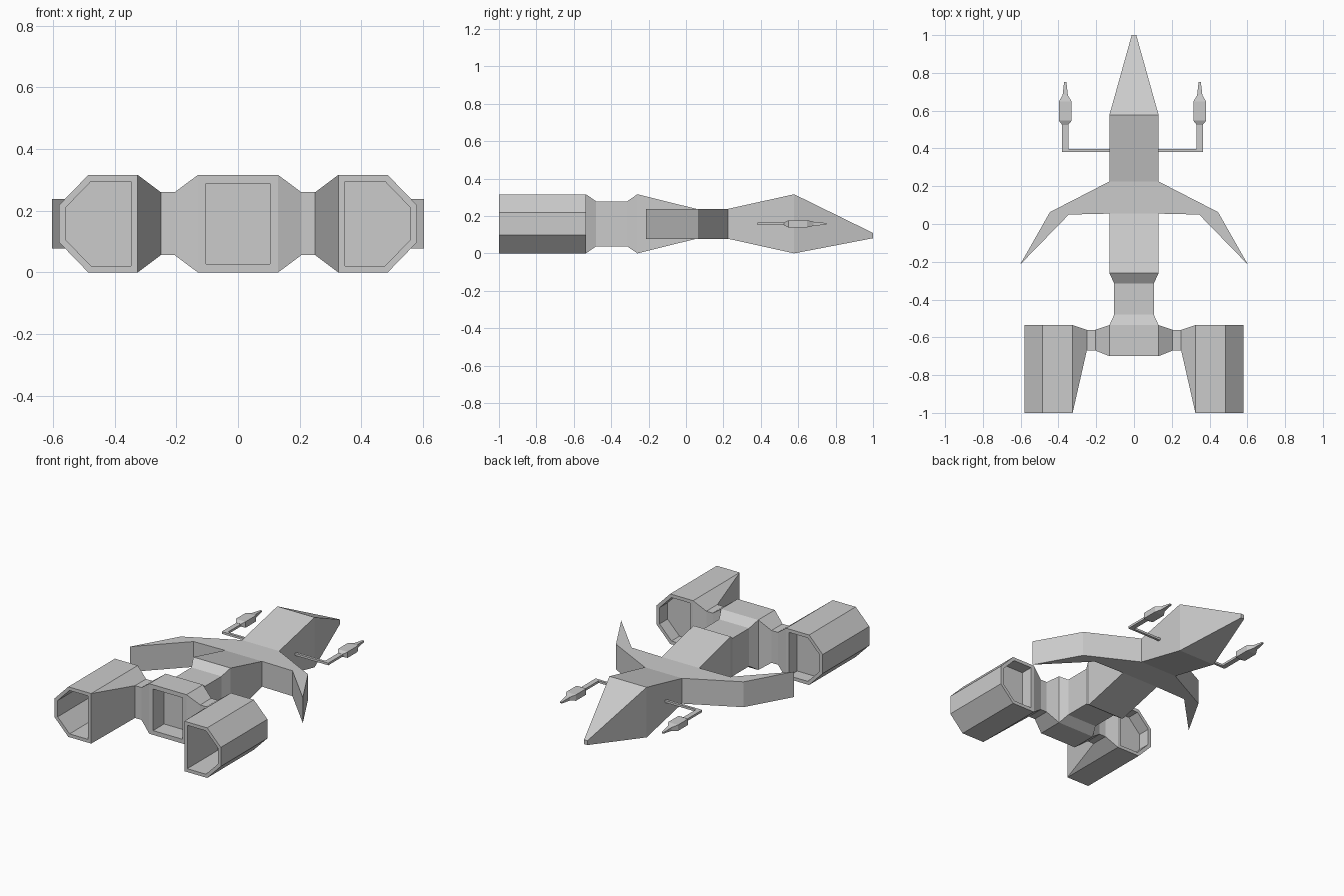
import bpy, bmesh
from mathutils import Vector

if "Cube" in bpy.data.objects:
    bpy.data.objects.remove(bpy.data.objects["Cube"])

ZC = 0.158  # mid height of the ship


def skin(name, rings, caps=(True, True), recess=(), drop=None, mirror=False):
    """Bridge equal-sized rings. recess: (cap index, rim, depth); drop: test for faces to remove."""
    bm = bmesh.new()
    loops = [[bm.verts.new(p) for p in r] for r in rings]
    n = len(loops[0])
    for a, b in zip(loops, loops[1:]):
        for i in range(n):
            j = (i + 1) % n
            bm.faces.new((a[i], a[j], b[j], b[i]))
    ends = [bm.faces.new(l) if c else None for l, c in zip((loops[0], loops[-1]), caps)]
    bmesh.ops.recalc_face_normals(bm, faces=bm.faces[:])
    bm.normal_update()
    if drop:
        gone = [f for f in bm.faces if drop(f.calc_center_median(), f.normal)]
        ends = [None if f in gone else f for f in ends]
    for k, rim, depth in recess:
        f = ends[k]
        direction = -f.normal.copy()
        bmesh.ops.inset_region(bm, faces=[f], thickness=rim, use_even_offset=True)
        f = bmesh.ops.extrude_discrete_faces(bm, faces=[f])["faces"][0]
        bmesh.ops.translate(bm, verts=f.verts[:], vec=direction * depth)
    if drop:
        bmesh.ops.delete(bm, geom=gone, context="FACES")
    me = bpy.data.meshes.new(name)
    bm.to_mesh(me)
    bm.free()
    ob = bpy.data.objects.new(name, me)
    bpy.context.collection.objects.link(ob)
    if mirror:
        ob.modifiers.new("mirror", "MIRROR")
    return ob


def rect_y(y, hw, hz, x=0.0, z=ZC):
    return [(x + sx * hw, y, z + sz * hz) for sx, sz in ((-1, -1), (1, -1), (1, 1), (-1, 1))]


def rect_x(x, y0, y1, hz, z=ZC):
    return [(x, y0, z - hz), (x, y1, z - hz), (x, y1, z + hz), (x, y0, z + hz)]


# hull: tail to nose, with a recessed tail exhaust; open where wings and pylons join
hull = [(-0.70, .13, .158), (-0.535, .13, .158), (-0.48, .105, .12), (-0.315, .105, .12),
        (-0.26, .13, .158), (0.055, .13, .08), (0.225, .13, .08), (0.578, .13, .158)]
rings = [rect_y(*s) for s in hull] + [rect_y(1.0, .012, .014, z=.095)]
skin("hull", rings, recess=[(0, .027, .11)],
     drop=lambda c, n: abs(n.x) > .9 and (-.70 < c.y < -.535 or .055 < c.y < .225))

# swept wings
plan = [(.13, .055), (.13, .225), (.445, .063), (.603, -.215), (.345, .05)]
skin("wing", [[(x, y, z) for x, y in plan] for z in (ZC - .08, ZC + .08)],
     drop=lambda c, n: c.x < .131, mirror=True)

# engine nacelles, hollow at both ends
section = [(.325, 0), (.485, 0), (.58, .098), (.58, .218), (.485, .316), (.325, .316)]
skin("engine", [[(x, y, z) for x, z in section] for y in (-1.0, -.535)],
     recess=[(0, .021, .30), (1, .021, .08)],
     drop=lambda c, n: n.x < -.9, mirror=True)

# pylons flaring into hull and engines
skin("engine_pylon", [rect_x(.13, -.70, -.535, .158), rect_x(.205, -.67, -.56, .102),
                      rect_x(.25, -.67, -.56, .102), rect_x(.325, -1.0, -.535, .158)],
     caps=(False, False), mirror=True)

# guns on bent arms
for side, gx in (("left", -.364), ("right", .348)):
    s = 1 if gx > 0 else -1
    hw = .016
    arm = [rect_x(s * .12, .381, .397, .007), rect_x(gx - s * hw, .381, .397, .007)]
    # the corner ring is mitred so the arm turns forward
    skin(side + "_gun_arm", arm + [rect_x(gx + s * hw, .381, .397, .007)])
    skin(side + "_gun_rod", [rect_y(.397, hw, .007, x=gx), rect_y(.53, hw, .007, x=gx)])
    barrel = [(.525, .016, .008), (.547, .034, .019), (.648, .034, .019),
              (.682, .014, .011), (.752, .006, .004)]
    skin(side + "_gun", [rect_y(y, w, h, x=gx) for y, w, h in barrel])
